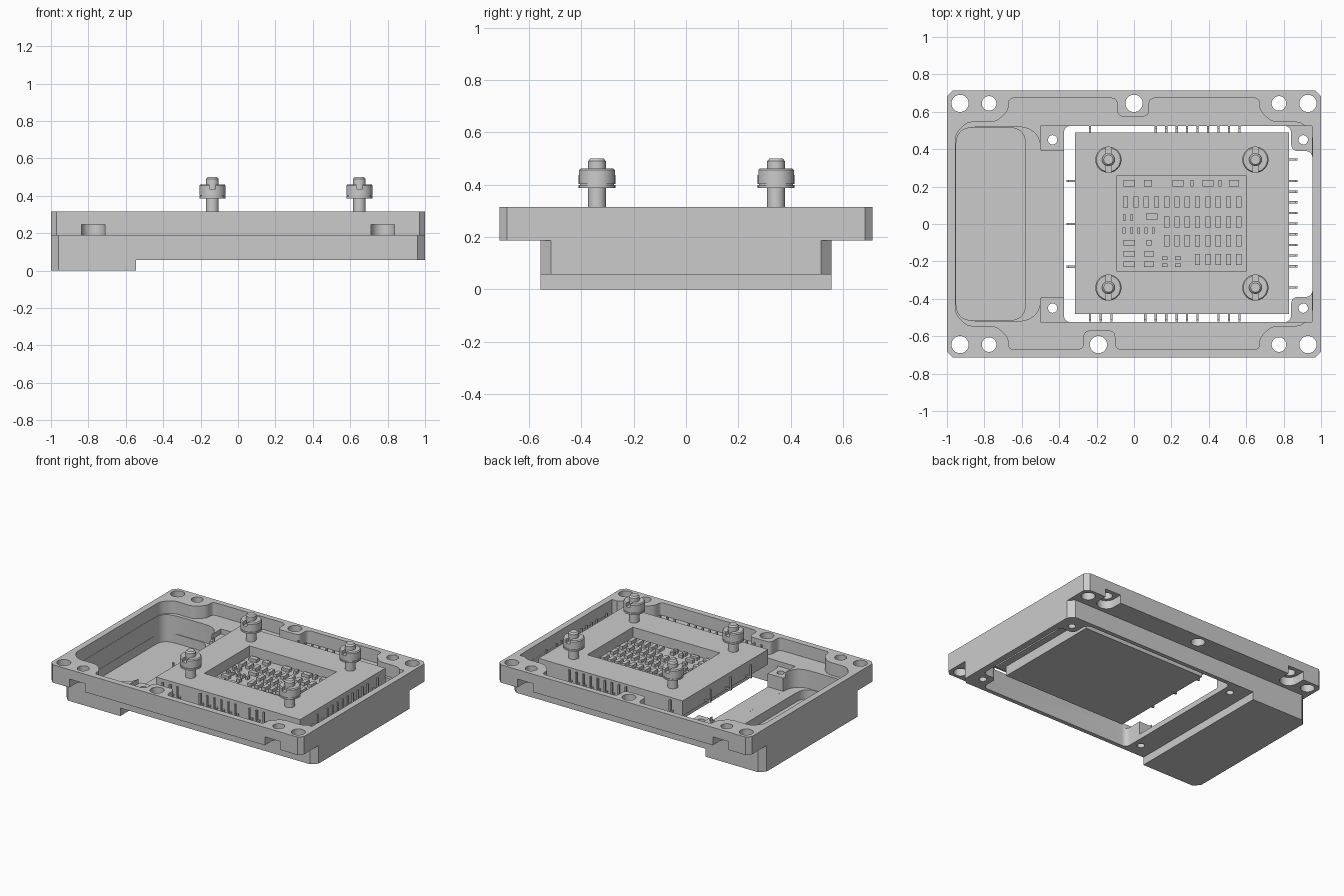
import bpy, bmesh, math
from mathutils import Vector

cube = bpy.data.objects.get("Cube")
if cube:
    bpy.data.objects.remove(cube, do_unlink=True)

GREY = (0.6, 0.6, 0.6, 1)
metal = bpy.data.materials.new("plain grey")
metal.use_nodes = True
metal.diffuse_color = GREY
metal.node_tree.nodes["Principled BSDF"].inputs["Base Color"].default_value = GREY
TOP = 0.315
LEDGE = 0.225


def finish(name, bm):
    bmesh.ops.recalc_face_normals(bm, faces=bm.faces)
    me = bpy.data.meshes.new(name)
    bm.to_mesh(me)
    bm.free()
    me.materials.append(metal)
    ob = bpy.data.objects.new(name, me)
    bpy.context.scene.collection.objects.link(ob)
    return ob


def add_prism(bm, pts, z0, z1):
    face = bm.faces.new([bm.verts.new((x, y, z0)) for x, y in pts])
    out = bmesh.ops.extrude_face_region(bm, geom=[face])
    moved = [v for v in out["geom"] if isinstance(v, bmesh.types.BMVert)]
    bmesh.ops.translate(bm, verts=moved, vec=(0, 0, z1 - z0))


def prism(name, pts, z0, z1):
    bm = bmesh.new()
    add_prism(bm, pts, z0, z1)
    return finish(name, bm)


def rect(x0, x1, y0, y1):
    return [(x0, y0), (x1, y0), (x1, y1), (x0, y1)]


def circle(x, y, r, n=32):
    return [(x + r * math.cos(i * math.tau / n), y + r * math.sin(i * math.tau / n)) for i in range(n)]


def rounded(pts, r, n=6):
    """Round every corner of an outline with a short arc-like curve."""
    out = []
    for i, p in enumerate(pts):
        p, a, b = Vector(p), Vector(pts[i - 1]), Vector(pts[(i + 1) % len(pts)])
        d = min(r, (a - p).length * 0.45, (b - p).length * 0.45)
        s, e = p + (a - p).normalized() * d, p + (b - p).normalized() * d
        for k in range(n + 1):
            t = k / n
            out.append(tuple(s * (1 - t) ** 2 + p * 2 * t * (1 - t) + e * t * t))
    return out


def cut(ob, pts, z0, z1):
    tool = prism("cutter", pts, z0, z1)
    tool.hide_render = True
    mod = ob.modifiers.new("cut", "BOOLEAN")
    mod.operation, mod.solver, mod.object = "DIFFERENCE", "EXACT", tool
    bpy.context.view_layer.update()
    ev = ob.evaluated_get(bpy.context.evaluated_depsgraph_get())
    me = bpy.data.meshes.new_from_object(ev)
    ob.modifiers.clear()
    ob.data = me
    bpy.data.objects.remove(tool, do_unlink=True)


def chamfered(x, y, c):
    return [(-x + c, -y), (x - c, -y), (x, -y + c), (x, y - c),
            (x - c, y), (-x + c, y), (-x, y - c), (-x, -y + c)]


# Housing: flange outline, narrowed below the flange, shallow except at the tank end
housing = prism("housing", chamfered(1, 0.713, 0.03), 0, TOP)
for s in (-1, 1):
    cut(housing, [(-1.1, s * 0.8), (1.1, s * 0.8), (1.1, s * 0.415), (0.96, s * 0.555),
                  (-0.96, s * 0.555), (-1.1, s * 0.415)], -0.1, 0.187)
cut(housing, rect(-0.545, 1.1, -0.8, 0.8), -0.1, 0.057)

# Upper pocket with corner shoulders and a boss at each middle hole
half_top = [(0.955, 0.48), (0.895, 0.545), (0.735, 0.545), (0.67, 0.61), (0.67, 0.673),
            (0.08, 0.673), (0.08, 0.575), (-0.09, 0.575), (-0.09, 0.673),
            (-0.67, 0.673), (-0.67, 0.61), (-0.735, 0.545), (-0.895, 0.545), (-0.955, 0.48)]
half_low = [(-0.955, -0.48), (-0.895, -0.545), (-0.735, -0.545), (-0.67, -0.61), (-0.67, -0.67),
            (-0.27, -0.67), (-0.27, -0.57), (-0.1, -0.57), (-0.1, -0.67),
            (0.67, -0.67), (0.67, -0.61), (0.735, -0.545), (0.895, -0.545), (0.955, -0.48)]
cut(housing, rounded(half_top + half_low, 0.035), LEDGE, 0.5)

# Recessed lugs, lower floor, deep tank and open window
for s in (-1, 1):
    for x0, x1 in ((-0.5, -0.3), (0.78, 0.953)):
        y0, y1 = sorted((s * 0.36, s * 0.523))
        cut(housing, rect(x0, x1, y0, y1), 0.19, 0.5)
cut(housing, rounded(rect(-0.953, -0.498, -0.52, 0.52), 0.13), 0.095, 0.5)
cut(housing, rect(-0.53, -0.36, -0.39, 0.39), 0.0951, 0.5)
cut(housing, rounded(rect(-0.951, -0.58, -0.515, 0.515), 0.09), 0.03, 0.5)
cut(housing, rounded([(-0.375, -0.525), (0.84, -0.525), (0.84, -0.39), (0.954, -0.39),
                      (0.954, 0.39), (0.84, 0.39), (0.84, 0.525), (-0.375, 0.525)], 0.04), -0.1, 0.5)

# Mounting holes and the open slots beneath the inner ones
for sy in (-1, 1):
    for sx in (-1, 1):
        cut(housing, circle(sx * 0.93, sy * 0.645, 0.046), -0.1, 0.5)
        cut(housing, circle(sx * 0.775, sy * 0.645, 0.039), -0.1, 0.5)
        arc = [(sx * 0.775 + 0.063 * math.cos(a * math.pi / 16),
                sy * (0.645 - 0.063 * math.sin(a * math.pi / 16))) for a in range(17)]
        cut(housing, arc + [(sx * 0.775 - 0.063, sy * 0.8), (sx * 0.775 + 0.063, sy * 0.8)], 0.1, 0.247)
    for x in (-0.435, 0.905):
        cut(housing, circle(x, sy * 0.45, 0.025, 20), -0.1, 0.5)
for x, y in ((0, 0.645), (-0.19, -0.645)):
    cut(housing, circle(x, y, 0.046), -0.1, 0.5)

# Module block with a recessed tray, and a stepped base beneath
module = prism("module_block", rect(-0.315, 0.828, -0.48, 0.488), 0.205, 0.313)
cut(module, rect(-0.09, 0.6, -0.255, 0.26), 0.24, 0.5)
for name, inset, low, high in (("base_lip", 0.03, 0.19, 0.205), ("base_plate", 0.08, 0.12, 0.19)):
    prism(name, rect(-0.315 + inset, 0.828 - inset, -0.48 + inset, 0.488 - inset), low, high)

# Small chips standing in the tray
chips = bmesh.new()


def chip(x, y, w, h):
    add_prism(chips, rect(x - w / 2, x + w / 2, y - h / 2, y + h / 2), 0.24, 0.262)


for row, first, count in ((0.118, -0.045, 12), (0.01, 0.175, 8), (-0.09, 0.175, 8), (-0.19, 0.34, 5)):
    for i in range(count):
        chip(first + i * 0.055, row, 0.028, 0.06)
for i in range(5):
    chip(-0.053 + i * 0.039, -0.035, 0.015, 0.03)
for x, w in ((-0.025, 0.06), (0.075, 0.045), (0.235, 0.06), (0.31, 0.018),
             (0.395, 0.06), (0.46, 0.018), (0.535, 0.055)):
    chip(x, 0.217, w, 0.035)
for y in (-0.1, -0.16, -0.215):
    chip(-0.025, y, 0.06, 0.03)
    chip(0.08, y, 0.055 if y < -0.11 else 0.025, 0.028)
for y in (-0.183, -0.22):
    for x in (0.165, 0.235):
        chip(x, y, 0.03, 0.02)
for x in (-0.052, -0.013):
    chip(x, 0.035, 0.016, 0.03)
chip(0.095, 0.04, 0.06, 0.03)
finish("tray_chips", chips)

# Contact pins around the module, bent upward at the tip
pins = bmesh.new()


def pin(x, y, dx, dy, reach=0.045):
    def bar(a, b, z0, z1):
        xs = sorted((x + dx * a - abs(dy) * 0.006, x + dx * b + abs(dy) * 0.006))
        ys = sorted((y + dy * a - abs(dx) * 0.006, y + dy * b + abs(dx) * 0.006))
        add_prism(pins, rect(*xs, *ys), z0, z1)
    bar(-0.01, reach, 0.215, 0.227)
    bar(reach - 0.012, reach, 0.227, 0.31)


run = [0.06 + i * 0.056 for i in range(10)]
for x in [-0.235, -0.178, -0.12] + run[:6] + run[7:]:
    pin(x, -0.48, 0, -1, 0.042)
for x in [-0.235] + run[1:]:
    pin(x, 0.488, 0, 1, 0.035)
for y in [0.345, -0.34] + [0.23 - i * 0.057 for i in range(9)]:
    pin(0.828, y, 1, 0)
for y in (-0.228, 0, 0.23):
    pin(-0.315, y, -1, 0)
finish("contact_pins", pins)


# Screws: turned profile with a collar, and a slot across the collar
def lathe(name, profile, x, y):
    bm = bmesh.new()
    vs = [bm.verts.new((r, 0, z)) for r, z in profile]
    edges = [bm.edges.new(p) for p in zip(vs, vs[1:])]
    bmesh.ops.spin(bm, geom=vs + edges, cent=(0, 0, 0), axis=(0, 0, 1), angle=math.tau, steps=32)
    bmesh.ops.remove_doubles(bm, verts=bm.verts, dist=1e-5)
    bmesh.ops.translate(bm, verts=bm.verts, vec=(x, y, 0))
    return finish(name, bm)


STEM = [(0, 0.25), (0.034, 0.25), (0.034, 0.49), (0.025, 0.5), (0, 0.5)]
COLLAR = [(0.03, 0.387), (0.07, 0.387), (0.07, 0.398), (0.065, 0.398), (0.065, 0.403), (0.07, 0.403),
          (0.07, 0.455), (0.064, 0.462), (0.03, 0.462), (0.03, 0.387)]
for x in (-0.137, 0.649):
    for y in (-0.34, 0.344):
        lathe("screw_stem", STEM, x, y)
        collar = lathe("screw_collar", COLLAR, x, y)
        cut(collar, rect(x - 0.016, x + 0.016, y - 0.1, y + 0.1), 0.437, 0.6)

# Smooth round walls, keep sharp edges
bpy.ops.object.select_all(action="DESELECT")
for ob in bpy.context.scene.objects:
    if ob.type == "MESH":
        ob.select_set(True)
        bpy.context.view_layer.objects.active = ob
bpy.ops.object.shade_smooth_by_angle(angle=math.radians(30))
